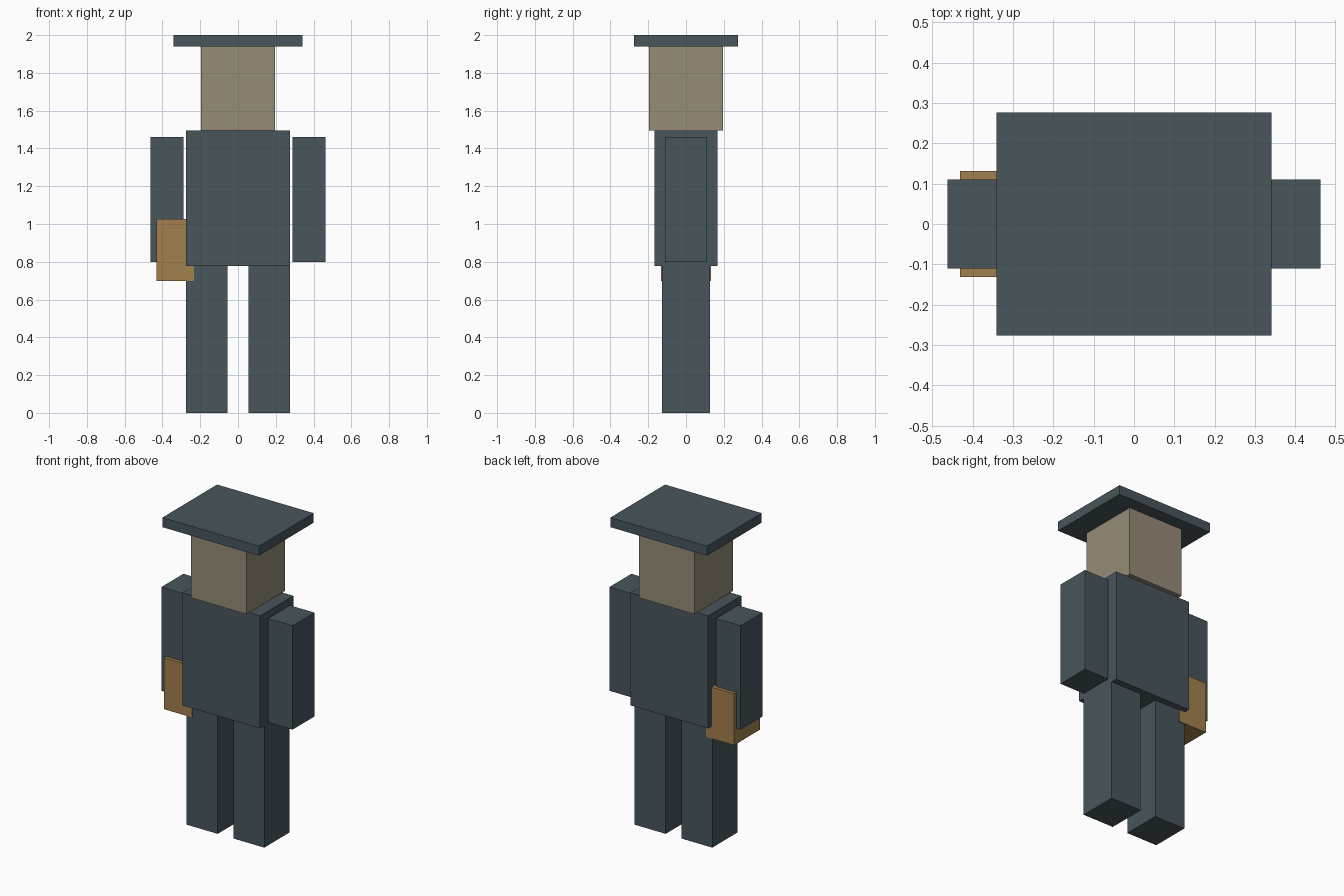
import bpy

if "Cube" in bpy.data.objects:
    bpy.data.objects.remove(bpy.data.objects["Cube"], do_unlink=True)


def material(name, rgb):
    """Flat material from 0-255 sRGB, stored as linear values."""
    lin = [((c / 255 + 0.055) / 1.055) ** 2.4 for c in rgb] + [1.0]
    m = bpy.data.materials.new(name)
    m.use_nodes = True
    m.diffuse_color = lin
    bsdf = next(n for n in m.node_tree.nodes if n.type == 'BSDF_PRINCIPLED')
    bsdf.inputs["Base Color"].default_value = lin
    bsdf.inputs["Roughness"].default_value = 0.9
    return m


slate = material("slate cloth", (72, 86, 92))
skin = material("tan skin", (150, 140, 119))
leather = material("brown leather", (162, 128, 78))


def box(name, x, y, z, mat):
    """Box spanning the x, y and z ranges."""
    spans = (x, y, z)
    bpy.ops.mesh.primitive_cube_add(size=1, location=[(a + b) / 2 for a, b in spans])
    ob = bpy.context.object
    ob.name = ob.data.name = name
    ob.scale = [b - a for a, b in spans]
    bpy.ops.object.transform_apply(location=False, rotation=False, scale=True)
    ob.data.materials.append(mat)
    return ob


def sym(half):
    return (-half, half)


# Body, head and flat hat
box("torso", sym(0.274), sym(0.167), (0.777, 1.496), slate)
box("head", sym(0.196), sym(0.195), (1.496, 1.939), skin)
box("hat", sym(0.341), sym(0.276), (1.939, 2.0), slate)

# Paired limbs
for side, s in (("left", 1), ("right", -1)):
    box(side + "_arm", sorted((s * 0.288, s * 0.463)), sym(0.11), (0.798, 1.461), slate)
    box(side + "_leg", sorted((s * 0.055, s * 0.274)), sym(0.126), (0.0, 0.777), slate)

# Bag at the right hip
box("hip_bag", (-0.432, -0.232), sym(0.132), (0.698, 1.027), leather)
